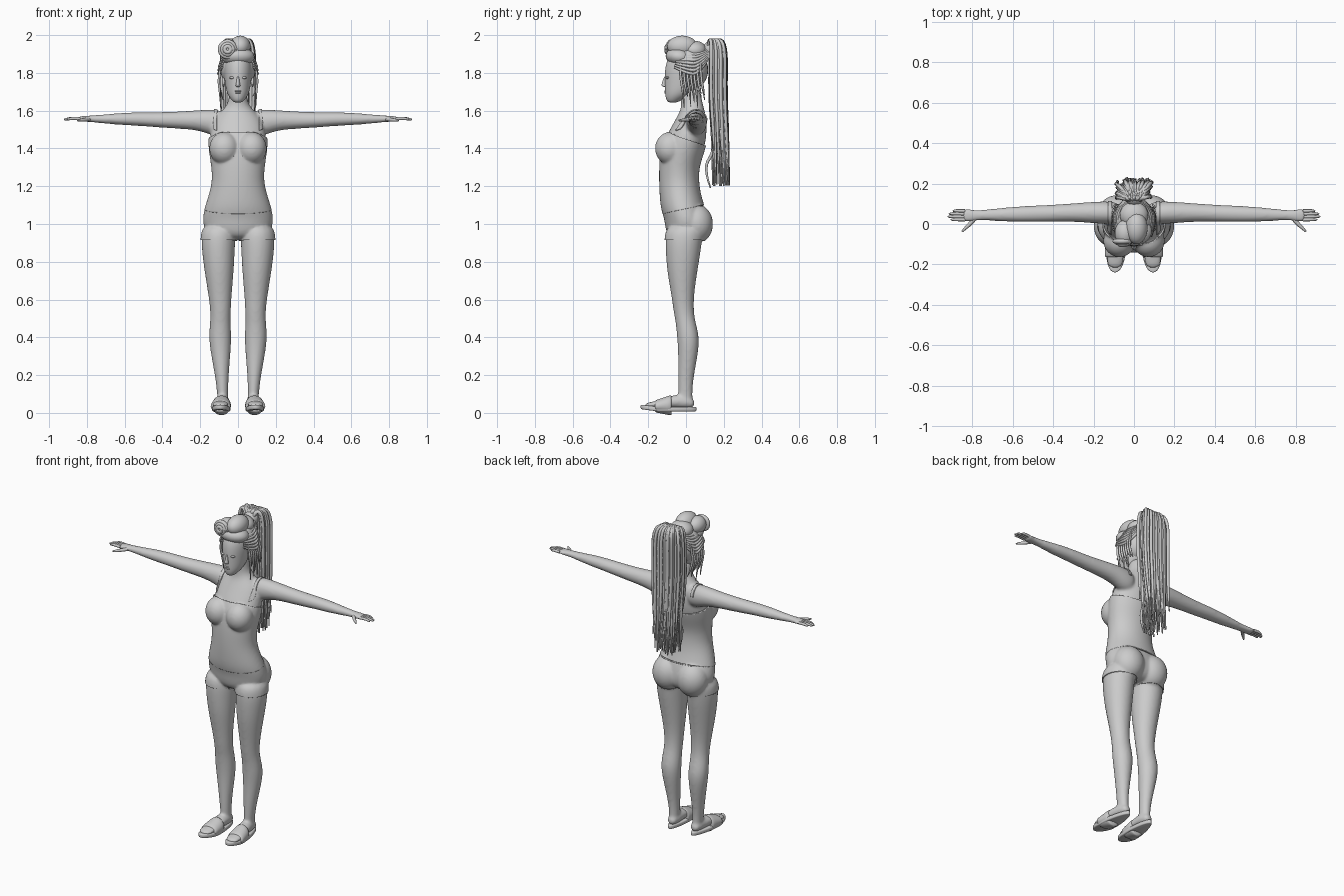
import bpy, bmesh, math, random
from mathutils import Matrix, Vector

random.seed(4)
if "Cube" in bpy.data.objects:
    bpy.data.objects.remove(bpy.data.objects["Cube"])

GREY = (0.6, 0.6, 0.6, 1)
mat = bpy.data.materials.new("light_grey")
mat.use_nodes = True
mat.diffuse_color = GREY
mat.node_tree.nodes["Principled BSDF"].inputs["Base Color"].default_value = GREY


def finish(name, bm, subsurf=0):
    """Turn a bmesh into a smooth, coloured object."""
    bmesh.ops.recalc_face_normals(bm, faces=bm.faces)
    mesh = bpy.data.meshes.new(name)
    bm.to_mesh(mesh)
    bm.free()
    mesh.materials.append(mat)
    mesh.shade_smooth()
    ob = bpy.data.objects.new(name, mesh)
    bpy.context.collection.objects.link(ob)
    if subsurf:
        ob.modifiers.new("subdivide", "SUBSURF").levels = subsurf
        ob.modifiers["subdivide"].render_levels = subsurf
    return ob


def loft(bm, axis, rings, side=1, sides=16):
    """Skin ellipses along an axis; ring = position, centre a, centre b, radius a, radius b."""
    loops = []
    for t, a, b, ra, rb in rings:
        loop = []
        for i in range(sides):
            ang = math.tau * i / sides
            u, v = a + ra * math.cos(ang), b + rb * math.sin(ang)
            p = {"x": (t, u, v), "y": (u, t, v), "z": (u, v, t)}[axis]
            loop.append(bm.verts.new((p[0] * side, p[1], p[2])))
        loops.append(loop)
    for lo, hi in zip(loops, loops[1:]):
        for i in range(sides):
            j = (i + 1) % sides
            bm.faces.new((lo[i], lo[j], hi[j], hi[i]))
    bm.faces.new(loops[0])
    bm.faces.new(loops[-1])


def ball(bm, centre, radii, tilt=0):
    m = Matrix.Translation(centre) @ Matrix.Rotation(tilt, 4, "X") @ Matrix.Diagonal((*radii, 1))
    bmesh.ops.create_uvsphere(bm, u_segments=24, v_segments=16, radius=1, matrix=m)


def tubes(name, paths, thick, bevel=1):
    """Tapered tubes; each path is a list of (point, relative radius)."""
    cu = bpy.data.curves.new(name, "CURVE")
    cu.dimensions = "3D"
    cu.bevel_depth, cu.bevel_resolution, cu.resolution_u = thick, bevel, 4
    cu.use_fill_caps = True
    for path in paths:
        sp = cu.splines.new("NURBS")
        sp.points.add(len(path) - 1)
        sp.use_endpoint_u, sp.order_u = True, 3
        for pt, (co, r) in zip(sp.points, path):
            pt.co, pt.radius = (*co, 1), r
    cu.materials.append(mat)
    ob = bpy.data.objects.new(name, cu)
    bpy.context.collection.objects.link(ob)
    return ob


# Body: overlapping lofts fused into one skin
bm = bmesh.new()
loft(bm, "z", [
    (.92, 0, 0, .12, .08), (.97, 0, .005, .178, .11), (1.03, 0, 0, .185, .11),
    (1.08, 0, -.015, .175, .113), (1.15, 0, -.03, .151, .104), (1.22, 0, -.037, .132, .1),
    (1.3, 0, -.037, .135, .1), (1.38, 0, -.02, .15, .112), (1.45, 0, -.003, .155, .113),
    (1.52, 0, .018, .142, .094), (1.57, 0, .03, .12, .078), (1.61, 0, .035, .075, .062),
    (1.65, 0, .03, .048, .057), (1.73, 0, .02, .046, .052)])
for s in (1, -1):
    loft(bm, "z", [
        (1.0, .1, 0, .085, .1), (.92, .104, -.012, .092, .099), (.85, .104, -.015, .088, .094),
        (.75, .1, -.02, .079, .082), (.62, .095, -.018, .062, .06), (.53, .092, -.012, .054, .054),
        (.47, .094, 0, .056, .054), (.4, .095, .012, .061, .06), (.32, .092, .012, .054, .054),
        (.2, .086, 0, .037, .043), (.1, .081, -.005, .029, .037), (.05, .08, 0, .03, .04)], s)
    loft(bm, "x", [
        (.06, .05, 1.53, .055, .065), (.13, .056, 1.536, .058, .074), (.2, .057, 1.549, .054, .055),
        (.3, .057, 1.55, .046, .047), (.42, .052, 1.551, .043, .041), (.52, .05, 1.556, .041, .037),
        (.62, .047, 1.556, .037, .033), (.72, .045, 1.556, .028, .023), (.78, .043, 1.557, .026, .018),
        (.82, .042, 1.557, .034, .015), (.85, .043, 1.557, .032, .012)], s)
    loft(bm, "y", [
        (.048, .08, .05, .025, .024), (0, .08, .058, .036, .036), (-.06, .084, .062, .04, .038),
        (-.12, .09, .05, .046, .024), (-.18, .094, .043, .046, .016), (-.22, .094, .04, .034, .011)], s)
    ball(bm, (.072 * s, -.083, 1.4), (.073, .074, .08))
    ball(bm, (.085 * s, .052, 1.0), (.088, .085, .1))
body = finish("body", bm, 2)
remesh = body.modifiers.new("fuse", "REMESH")
remesh.mode, remesh.voxel_size, remesh.use_smooth_shade = "VOXEL", .008, True
soften = body.modifiers.new("soften", "SMOOTH")
soften.factor, soften.iterations = .5, 8

# Clothing: pieces of the skin cut by planes and pushed outward
skin = body.evaluated_get(bpy.context.evaluated_depsgraph_get())


def garment(name, offset, planes):
    bm = bmesh.new()
    bm.from_mesh(skin.to_mesh())
    for co, normal in planes:
        bmesh.ops.bisect_plane(bm, geom=bm.verts[:] + bm.edges[:] + bm.faces[:],
                               plane_co=co, plane_no=normal, clear_outer=True)
    bm.normal_update()
    for v, n in [(v, v.normal.copy()) for v in bm.verts]:
        v.co += n * offset
    ob = finish(name, bm)
    solid = ob.modifiers.new("cloth", "SOLIDIFY")
    solid.thickness, solid.offset = offset * .9, -1


garment("shorts", .007, [((0, 0, 1.09), (0, 0, 1)), ((0, 0, .915), (0, 0, -1))])
garment("tank_top", .008, [((0, -.12, 1.49), (0, .34, 1)), ((0, -.12, 1.055), (0, .2, -1)),
                          ((.17, 0, 0), (1, 0, 0)), ((-.17, 0, 0), (-1, 0, 0))])
for s, label in ((1, "left"), (-1, "right")):
    garment(label + "_strap", .006, [((.128 * s, 0, 0), (s, 0, 0)), ((.11 * s, 0, 0), (-s, 0, 0)),
                                     ((0, -.12, 1.47), (0, .34, -1))])

# Fingers and thumbs
for s, label in ((1, "left"), (-1, "right")):
    paths = []
    for k, tip in enumerate((.905, .92, .915, .895)):
        y = .021 + .0145 * k
        paths.append([((s * .835, y, 1.557), 1), ((s * .87, y + .001, 1.56), 1),
                      ((s * (tip - .012), y + .001, 1.556), .85), ((s * tip, y, 1.553), .45)])
    paths.append([((s * .785, .03, 1.555), 1.3), ((s * .81, .0, 1.552), 1.2),
                  ((s * .835, -.022, 1.55), .9), ((s * .85, -.038, 1.548), .5)])
    tubes(label + "_fingers", paths, .0085, 2)

# Sandals: shaped sole and wide strap
for s, label in ((1, "left"), (-1, "right")):
    bm = bmesh.new()
    bmesh.ops.create_cone(bm, cap_ends=True, segments=32, radius1=1, radius2=1, depth=.024)
    for v in bm.verts:
        front = (1 - v.co.y) / 2
        v.co.x = s * (v.co.x * (.036 + .022 * front) + .08 + .014 * front)
        v.co.z += .02 + .012 * max(0, front - .7) / .3
        v.co.y = v.co.y * .148 - .092
    sole = finish(label + "_sandal_sole", bm)
    bev = sole.modifiers.new("round_edge", "BEVEL")
    bev.width, bev.segments = .006, 2
    bm = bmesh.new()
    loft(bm, "y", [(-.165, .093, .035, .05, .028), (-.16, .093, .035, .054, .034),
                   (-.12, .09, .038, .054, .044), (-.08, .087, .04, .051, .056),
                   (-.075, .087, .04, .046, .052)], s)
    finish(label + "_sandal_strap", bm, 1)

# Head with face features
bm = bmesh.new()
loft(bm, "z", [
    (1.642, 0, -.07, .02, .022), (1.655, 0, -.065, .034, .04), (1.68, 0, -.045, .053, .066),
    (1.71, 0, -.028, .064, .085), (1.75, 0, -.014, .071, .1), (1.8, 0, -.008, .077, .107),
    (1.85, 0, -.004, .077, .105), (1.9, 0, 0, .064, .085), (1.93, 0, 0, .03, .045)])
finish("head", bm, 2)
bm = bmesh.new()
loft(bm, "z", [(1.725, 0, -.108, .012, .012), (1.733, 0, -.115, .014, .018),
               (1.75, 0, -.113, .009, .014), (1.785, 0, -.108, .006, .008)], 1, 10)
finish("nose", bm, 2)
bm = bmesh.new()
for z, w in ((1.703, .02), (1.695, .017)):
    ball(bm, (0, -.103, z), (w, .011, .006))
finish("lips", bm)
for s, label in ((1, "left"), (-1, "right")):
    bm = bmesh.new()
    ball(bm, (.031 * s, -.097, 1.775), (.015, .011, .007))
    finish(label + "_eye", bm)
    bm = bmesh.new()
    ball(bm, (.077 * s, .008, 1.755), (.009, .018, .03), -.2)
    finish(label + "_ear", bm)

# Hair: cap, front rolls and gathered crown
bm = bmesh.new()
ball(bm, (0, .022, 1.83), (.096, .093, .115), .3)
ball(bm, (0, -.035, 1.885), (.088, .073, .05), -.15)
ball(bm, (-.045, -.045, 1.925), (.05, .065, .052))
ball(bm, (.012, -.02, 1.94), (.055, .08, .057))
ball(bm, (0, .045, 1.92), (.07, .065, .05))
ball(bm, (0, .135, 1.925), (.045, .045, .045))
finish("hair_cap", bm)
rolls = []
for k in range(3):
    r = .042 - .013 * k
    rolls.append([((-.055 + r * math.cos(a), -.085 - .008 * k, 1.925 + r * math.sin(a)), 1)
                  for a in (i * math.tau / 10 for i in range(11))])
tubes("hair_front_roll", rolls, .012, 2)

# Combed locks following the cap to the back
locks = []
for i in range(23):
    a = math.pi * i / 22
    c, h = math.cos(a), math.sin(a)
    locks.append([((.084 * c, -.062 + .02 * h, 1.83 + .07 * h), .6),
                  ((.104 * c, 0, 1.8 + .13 * h), 1),
                  ((.1 * c, .07, 1.79 + .14 * h), 1),
                  ((.03 * c, .13, 1.9 + .03 * h), .7)])
tubes("combed_locks", locks, .009)

# Ponytail: many hanging strands from a high tie
strands = []
for i in range(95):
    u, d, end = random.uniform(-1, 1), random.random(), random.random()
    x, low = .09 * u, 1.2 + .2 * end * end
    strands.append([((.02 * u, .11, 1.92), .7), ((.045 * u, .125 + .04 * d, 1.99), 1),
                    ((x, .13 + .085 * d, 1.95), 1), ((x, .125 + .085 * d, 1.7), 1),
                    ((.9 * x, .14 + .08 * d, 1.48), 1),
                    ((.75 * x + random.uniform(-.02, .02), .14 + .09 * d, low), .35)])
for i in range(9):
    x = random.uniform(-.06, .06)
    strands.append([((x, .16, 1.5), .8), ((x, .15, 1.38), 1),
                    ((.8 * x, .09, 1.3), .9), ((.7 * x, .13, 1.19), .4)])
tubes("ponytail", strands, .0095)
bm = bmesh.new()
bmesh.ops.create_uvsphere(bm, u_segments=16, v_segments=10, radius=.03,
                          matrix=Matrix.Translation((0, .11, 1.92)))
finish("hair_tie", bm)

# Loose locks beside the face
loose = []
for s in (1, -1):
    for k in range(7):
        y = -.03 + .018 * k
        loose.append([((s * .085, y, 1.86), .6), ((s * .105, y, 1.78), 1),
                      ((s * .096, y + .015, 1.7), .8),
                      ((s * random.uniform(.075, .095), y + .02, random.uniform(1.6, 1.69)), .2)])
tubes("loose_locks", loose, .008)
